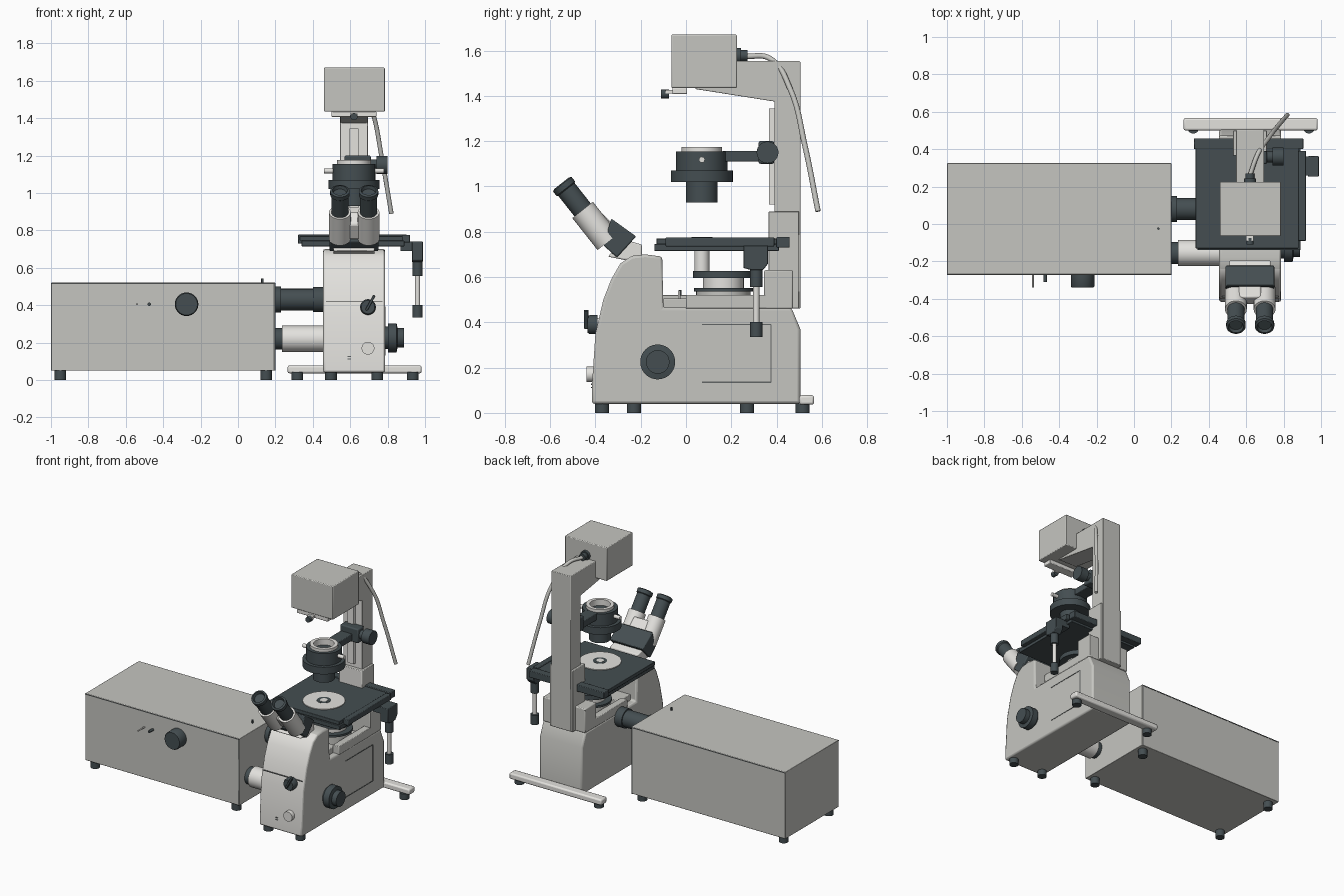
import bpy, bmesh, math
from mathutils import Vector

if "Cube" in bpy.data.objects:
    bpy.data.objects.remove(bpy.data.objects["Cube"])


def material(name, rgb):
    m = bpy.data.materials.new(name)
    m.use_nodes = True
    m.diffuse_color = (*rgb, 1)
    m.node_tree.nodes["Principled BSDF"].inputs["Base Color"].default_value = (*rgb, 1)
    return m


GREY = material("warm grey", (0.56, 0.56, 0.53))
WHITE = material("off white", (0.77, 0.76, 0.73))
DARK = material("slate", (0.058, 0.076, 0.083))
SEAM = material("seam grey", (0.12, 0.13, 0.13))
CX = 0.62  # centre line of the instrument
OY = 0.07  # optical axis


def finish(name, bm, mat, bevel=0.0, smooth=False, segments=2):
    bmesh.ops.recalc_face_normals(bm, faces=bm.faces)
    me = bpy.data.meshes.new(name)
    bm.to_mesh(me)
    bm.free()
    ob = bpy.data.objects.new(name, me)
    bpy.context.collection.objects.link(ob)
    me.materials.append(mat)
    if bevel:
        mod = ob.modifiers.new("Bevel", "BEVEL")
        mod.width, mod.segments, mod.limit_method = bevel, segments, "ANGLE"
    if smooth or bevel:
        bpy.ops.object.select_all(action="DESELECT")
        ob.select_set(True)
        bpy.context.view_layer.objects.active = ob
        bpy.ops.object.shade_smooth_by_angle(angle=math.radians(35))
    return ob


def box(name, x, y, z, mat, bevel=0.0):
    """Box from (min, max) pairs."""
    bm = bmesh.new()
    bmesh.ops.create_cube(bm, size=1)
    for v in bm.verts:
        v.co = [sum(r) / 2 + c * (r[1] - r[0]) for r, c in zip((x, y, z), v.co)]
    return finish(name, bm, mat, bevel)


def prism(name, profile, x0, x1, mat, bevel=0.0):
    """Side profile of (y, z) points extruded along x."""
    bm = bmesh.new()
    face = bm.faces.new([bm.verts.new((x0, y, z)) for y, z in profile])
    ext = bmesh.ops.extrude_face_region(bm, geom=[face])
    moved = [g for g in ext["geom"] if isinstance(g, bmesh.types.BMVert)]
    bmesh.ops.translate(bm, verts=moved, vec=(x1 - x0, 0, 0))
    return finish(name, bm, mat, bevel)


def lathe(name, profile, loc, mat, axis=(0, 0, 1), n=40):
    """Turned part: (radius, height) points around an axis, ends capped."""
    bm = bmesh.new()
    rings = [[bm.verts.new((r * math.cos(math.tau * i / n), r * math.sin(math.tau * i / n), h))
              for i in range(n)] for r, h in profile]
    for a, b in zip(rings, rings[1:]):
        for i in range(n):
            j = (i + 1) % n
            bm.faces.new((a[i], a[j], b[j], b[i]))
    bm.faces.new(rings[0])
    bm.faces.new(rings[-1])
    ob = finish(name, bm, mat, smooth=True)
    ob.rotation_mode = "QUATERNION"
    ob.rotation_quaternion = Vector(axis).to_track_quat("Z", "Y")
    ob.location = loc
    return ob


def cyl(name, r, length, loc, mat, axis=(0, 0, 1)):
    return lathe(name, [(r, 0), (r, length)], loc, mat, axis)


def light_front(ob):
    ob.data.materials.append(WHITE)
    for p in ob.data.polygons:
        if p.normal.y < -0.5:
            p.material_index = 1


X, FRONT = (1, 0, 0), (0, -1, 0)

# Light source cabinet
box("cabinet", (-1, 0.2), (-0.27, 0.325), (0.05, 0.52), GREY, 0.003)
for s, y in (("front", -0.271), ("back", 0.326)):
    box(f"cabinet_{s}_top_seam", (-1, 0.2), (y - 0.001, y + 0.001), (0.512, 0.518), SEAM)
    box(f"cabinet_{s}_end_seam", (0.189, 0.194), (y - 0.001, y + 0.001), (0.05, 0.515), SEAM)
for x in (-0.95, 0.15):
    for y in (-0.23, 0.27):
        cyl("cabinet_foot", 0.031, 0.052, (x, y, 0), DARK)
lathe("cabinet_knob", [(0.063, 0), (0.063, 0.062), (0.058, 0.07)], (-0.275, -0.27, 0.405), DARK, FRONT)
cyl("cabinet_pin", 0.005, 0.07, (-0.54, -0.27, 0.405), WHITE, FRONT)
cyl("cabinet_switch", 0.009, 0.04, (-0.475, -0.27, 0.405), DARK, FRONT)
cyl("cabinet_top_pin", 0.006, 0.022, (0.13, -0.025, 0.52), DARK)

# Tubes joining cabinet and stand
lathe("upper_tube", [(0.07, 0), (0.07, 0.03), (0.058, 0.03), (0.058, 0.2), (0.066, 0.2), (0.066, 0.27)],
      (0.2, 0.08, 0.43), DARK, X)
cyl("lower_tube_collar", 0.058, 0.05, (0.2, -0.155, 0.22), DARK, X)
cyl("lower_tube", 0.07, 0.23, (0.235, -0.155, 0.22), WHITE, X)

# Stand body
body = prism("body", [(-0.416, 0.04), (-0.416, 0.11), (-0.4, 0.35), (-0.365, 0.5), (-0.33, 0.59), (-0.29, 0.66),
                      (-0.24, 0.693), (-0.18, 0.7), (-0.105, 0.69), (-0.1, 0.465), (0.465, 0.465),
                      (0.505, 0.37), (0.505, 0.04)], 0.455, 0.787, GREY, 0.012)
light_front(body)
for x in (0.455, 0.737):
    box("deck_wall", (x, x + 0.05), (0.0, 0.36), (0.46, 0.52), GREY, 0.004)
box("deck_step", (0.5, 0.74), (-0.1, 0.03), (0.46, 0.505), GREY, 0.004)
cyl("deck_pin", 0.005, 0.06, (0.7, -0.03, 0.48), WHITE)
box("column_shoulder", (0.455, 0.787), (0.345, 0.472), (0.46, 0.63), GREY, 0.006)

# Service panel outline on the side
for z in (0.135, 0.39):
    box("panel_seam", (0.785, 0.789), (0.07, 0.375), (z - 0.003, z + 0.003), SEAM)
box("panel_seam_upright", (0.785, 0.789), (0.372, 0.378), (0.135, 0.39), SEAM)

# Front controls
box("front_seam", (0.47, 0.772), (-0.392, -0.384), (0.416, 0.42), SEAM)
lathe("front_knob", [(0.042, 0), (0.042, 0.035), (0.036, 0.045)], (0.695, -0.39, 0.39), DARK, FRONT)
lever = box("front_lever", (-0.007, 0.007), (-0.45, -0.43), (-0.02, 0.072), DARK, 0.003)
lever.location, lever.rotation_euler = (0.695, 0, 0.39), (0, 0.5, 0)
cyl("front_button", 0.034, 0.035, (0.695, -0.405, 0.17), WHITE, FRONT)
for z in (0.11, 0.124):
    box("front_mark", (0.585, 0.603), (-0.419, -0.412), (z, z + 0.005), SEAM)

# Focus knob
lathe("focus_knob", [(0.06, 0), (0.06, 0.02), (0.077, 0.02), (0.077, 0.065), (0.052, 0.07), (0.052, 0.105)],
      (0.783, -0.125, 0.225), DARK, X)

# Feet and rear stabiliser bar
box("stabiliser_bar", (0.265, 0.982), (0.5, 0.566), (0.036, 0.078), WHITE, 0.01)
for x, y in ((0.497, -0.37), (0.745, -0.37), (0.317, 0.515), (0.935, 0.515)):
    cyl("stand_foot", 0.031, 0.042, (x, y, 0), DARK)

# Column with overhanging arm
column = prism("column_and_arm", [(0.505, 0.46), (0.505, 1.553), (0.1, 1.553), (0.04, 1.43), (0.39, 1.375),
                                  (0.39, 0.46)], CX - 0.075, CX + 0.075, GREY, 0.004)
light_front(column)
light_front(box("column_base", (0.53, 0.71), (0.365, 0.5), (0.46, 0.89), GREY, 0.004))
box("column_rail", (CX - 0.023, CX + 0.023), (0.367, 0.395), (0.92, 1.345), WHITE)

# Lamp housing
box("lamp_housing", (0.46, 0.785), (-0.065, 0.225), (1.435, 1.67), GREY, 0.005)
box("lamp_plate", (0.5, 0.74), (-0.06, 0.005), (1.407, 1.436), WHITE, 0.004)
box("lamp_slide", (CX - 0.02, CX + 0.02), (-0.09, -0.05), (1.41, 1.425), WHITE)
cyl("lamp_knob", 0.019, 0.035, (CX, -0.075, 1.408), DARK, FRONT)
lathe("cable_plug", [(0.033, 0), (0.033, 0.02), (0.024, 0.02), (0.024, 0.048)], (CX, 0.223, 1.578), DARK, (0, 1, 0))
curve = bpy.data.curves.new("cable", "CURVE")
curve.dimensions, curve.bevel_depth, curve.use_fill_caps = "3D", 0.012, True
path = [(CX, 0.26, 1.575), (0.66, 0.37, 1.565), (0.72, 0.46, 1.43), (0.77, 0.525, 1.18), (0.82, 0.583, 0.89)]
spline = curve.splines.new("BEZIER")
spline.bezier_points.add(len(path) - 1)
for p, co in zip(spline.bezier_points, path):
    p.co, p.handle_left_type, p.handle_right_type = co, "AUTO", "AUTO"
curve.materials.append(GREY)
bpy.context.collection.objects.link(bpy.data.objects.new("cable", curve))

# Condenser
lathe("condenser", [(0.07, 0.93), (0.07, 1.02), (0.137, 1.02), (0.137, 1.07), (0.114, 1.07), (0.114, 1.155),
                    (0.07, 1.155), (0.07, 1.12)], (CX, OY, 0), DARK)
lathe("condenser_ring", [(0.07, 1.13), (0.09, 1.13), (0.09, 1.175), (0.066, 1.175), (0.066, 1.125)],
      (CX, OY, 0), WHITE).data.polygons[-1].material_index = 0
cyl("condenser_glass", 0.062, 0.005, (CX, OY, 1.13), DARK)
for s in (-1, 1):
    cyl("condenser_screw", 0.013, 0.06, (CX + s * 0.1, OY, 1.118), WHITE, (s, 0, 0))
box("condenser_arm", (CX - 0.045, CX + 0.045), (0.16, 0.34), (1.11, 1.157), DARK, 0.004)
box("condenser_bracket", (CX - 0.05, CX + 0.09), (0.32, 0.389), (1.1, 1.2), DARK, 0.008)
lathe("condenser_knob", [(0.03, 0), (0.03, 0.04), (0.048, 0.04), (0.048, 0.1)], (0.7, 0.36, 1.15), DARK, X)

# Stage
box("stage_lower_plate", (0.34, 0.89), (-0.14, 0.41), (0.715, 0.745), DARK, 0.003)
box("stage_top_plate", (0.33, 0.88), (-0.13, 0.43), (0.745, 0.77), DARK, 0.003)
box("stage_back_bar", (0.32, 0.905), (0.4, 0.457), (0.73, 0.777), DARK, 0.004)
box("stage_side_bar", (0.88, 0.92), (-0.09, 0.39), (0.735, 0.775), DARK, 0.004)
cyl("stage_insert", 0.136, 0.006, (CX, OY, 0.769), WHITE)
cyl("insert_opening", 0.046, 0.002, (CX, OY, 0.7745), DARK)
cyl("objective_tip", 0.025, 0.002, (CX, OY, 0.7755), WHITE)

# Stage drive handle
box("drive_bracket", (0.87, 0.94), (0.26, 0.36), (0.69, 0.74), DARK)
prism("drive_block", [(0.253, 0.74), (0.253, 0.64), (0.29, 0.63), (0.34, 0.63), (0.363, 0.66), (0.363, 0.74)],
      0.93, 0.988, DARK, 0.004)
cyl("drive_upper_knob", 0.027, 0.09, (0.96, 0.31, 0.555), DARK)
cyl("drive_rod", 0.014, 0.17, (0.96, 0.31, 0.39), WHITE)
cyl("drive_lower_knob", 0.027, 0.068, (0.96, 0.31, 0.334), DARK)

# Nosepiece and objective
cyl("objective", 0.033, 0.09, (CX, OY, 0.625), WHITE)
cyl("nosepiece", 0.135, 0.032, (CX, 0.165, 0.595), DARK)
cyl("nosepiece_hub", 0.09, 0.05, (CX, 0.165, 0.55), WHITE)
cyl("nosepiece_seat", 0.13, 0.014, (CX, 0.165, 0.537), DARK)
cyl("nosepiece_base", 0.12, 0.08, (CX, 0.165, 0.46), GREY)

# Binocular head
prism("head_mount", [(-0.345, 0.69), (-0.27, 0.675), (-0.195, 0.68), (-0.195, 0.743), (-0.27, 0.765)],
      0.51, 0.73, WHITE, 0.006)
prism("head_prism", [(-0.365, 0.74), (-0.305, 0.686), (-0.22, 0.779), (-0.33, 0.858)], 0.49, 0.75, DARK, 0.006)
prism("head_bridge", [(-0.37, 0.75), (-0.32, 0.83), (-0.39, 0.9), (-0.43, 0.83)], 0.56, 0.68, WHITE, 0.01)
tilt = Vector((0, -0.62, 0.785))
for side, x in (("right", 0.545), ("left", 0.698)):
    base = Vector((x, -0.345, 0.755))
    cyl(f"{side}_eyepiece_sleeve", 0.058, 0.18, base, WHITE, tilt)
    lathe(f"{side}_eyepiece", [(0.046, 0), (0.046, 0.125), (0.052, 0.13), (0.052, 0.155), (0.04, 0.16), (0.034, 0.142)],
          base + tilt * 0.17, DARK, tilt)
